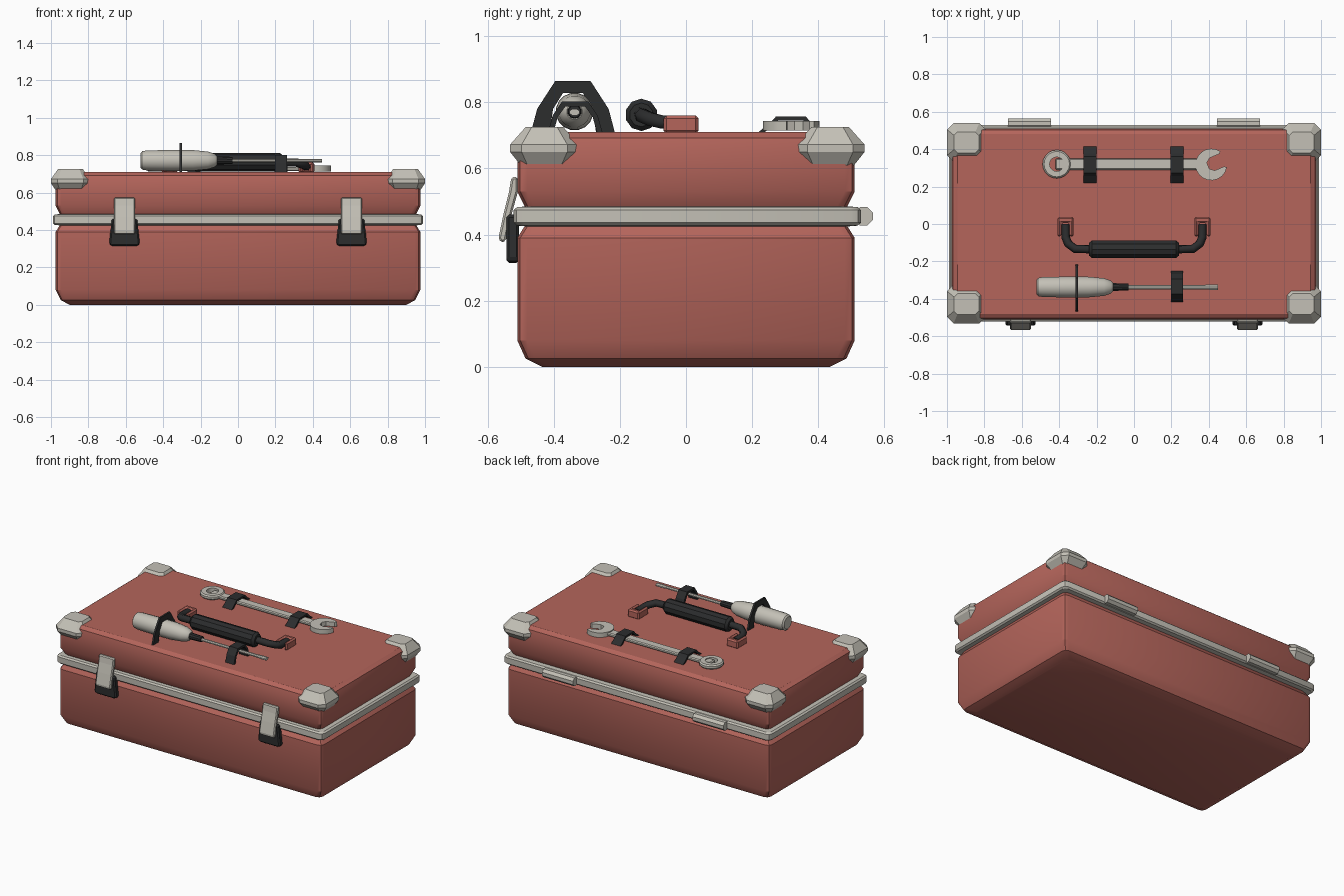
import bpy, bmesh
from math import cos, sin, pi, radians

cube = bpy.data.objects.get("Cube")
if cube:
    bpy.data.objects.remove(cube, do_unlink=True)


def material(name, rgb):
    m = bpy.data.materials.new(name)
    m.use_nodes = True
    m.diffuse_color = (*rgb, 1)
    m.node_tree.nodes["Principled BSDF"].inputs["Base Color"].default_value = (*rgb, 1)
    return m


RED = material("brick red", (0.46, 0.13, 0.105))
METAL = material("warm grey metal", (0.55, 0.53, 0.47))
BLACK = material("black rubber", (0.025, 0.026, 0.027))


def skin(name, rings, mat, closed=False, angle=30, bevel=0):
    """Join rings of points with quads, capping the ends unless closed."""
    bm = bmesh.new()
    rows = [[bm.verts.new(p) for p in ring] for ring in rings]
    n = len(rows[0])
    for a, b in zip(rows, rows[1:] + (rows[:1] if closed else [])):
        for i in range(n):
            bm.faces.new((a[i], a[(i + 1) % n], b[(i + 1) % n], b[i]))
    if not closed:
        bm.faces.new(rows[0])
        bm.faces.new(rows[-1])
    bmesh.ops.recalc_face_normals(bm, faces=bm.faces)
    mesh = bpy.data.meshes.new(name)
    bm.to_mesh(mesh)
    bm.free()
    mesh.materials.append(mat)
    ob = bpy.data.objects.new(name, mesh)
    bpy.context.collection.objects.link(ob)
    bpy.ops.object.select_all(action='DESELECT')
    ob.select_set(True)
    bpy.context.view_layer.objects.active = ob
    if bevel:
        mod = ob.modifiers.new("bevel", 'BEVEL')
        mod.width, mod.segments = bevel, 1
        bpy.ops.object.modifier_apply(modifier="bevel")
    if angle:
        bpy.ops.object.shade_smooth_by_angle(angle=radians(angle))
    return ob


def rounded(cx, cy, hx, hy, r, z, seg=2):
    """Rectangle ring with rounded corners."""
    pts = []
    for k, (sx, sy) in enumerate([(1, 1), (-1, 1), (-1, -1), (1, -1)]):
        for i in range(seg + 1):
            a = (k + i / seg) * pi / 2
            pts.append((cx + sx * (hx - r) + r * cos(a), cy + sy * (hy - r) + r * sin(a), z))
    return pts


def loft(name, levels, mat, cx=0, cy=0, seg=2, angle=30):
    return skin(name, [rounded(cx, cy, hx, hy, r, z, seg) for hx, hy, r, z in levels], mat, angle=angle)


def lathe_x(name, profile, y, z, mat, n=12, flat=1):
    rings = [[(x, y + r * cos(2 * pi * (i + .5) / n), z + flat * r * sin(2 * pi * (i + .5) / n))
              for i in range(n)] for x, r in profile]
    return skin(name, rings, mat)


def prism_x(name, yz, x0, x1, mat, bevel=0):
    return skin(name, [[(x, y, z) for y, z in yz] for x in (x0, x1)], mat, angle=0, bevel=bevel)


def prism_z(name, xy, z0, z1, mat, bevel=0, angle=30):
    return skin(name, [[(x, y, z) for x, y in xy] for z in (z0, z1)], mat, angle=angle, bevel=bevel)


# Case body, rim band and lid
loft("case_base", [(.90, .435, .03, 0), (.948, .485, .03, .025), (.975, .51, .03, .08),
                   (.975, .51, .03, .39), (.95, .485, .03, .43)], RED)
loft("rim_band", [(.955, .49, .02, .425), (.98, .515, .025, .427), (.99, .525, .03, .436),
                  (.99, .525, .03, .474), (.98, .515, .025, .483), (.955, .49, .02, .485)],
     METAL, cy=.004)
loft("lid", [(.95, .485, .03, .48), (.975, .51, .03, .53), (.975, .51, .03, .655),
             (.968, .503, .03, .692), (.945, .48, .03, .71)], RED)

# Corner guards
for sx, xs in ((1, "left"), (-1, "right")):
    for sy, ys in ((1, "back"), (-1, "front")):
        loft(f"corner_guard_{ys}_{xs}",
             [(.075, .07, .02, .607), (.104, .104, .035, .65), (.104, .104, .035, .672),
              (.066, .056, .018, .726)], METAL, cx=sx * .896, cy=sy * .432 + .004,
             seg=1, angle=0)

# Latches and hinges
for s, side in ((1, "left"), (-1, "right")):
    x = s * .607
    plate = [(-.082, .325), (-.07, .314), (.07, .314), (.082, .325), (.068, .46), (-.068, .46)]
    skin(f"latch_base_{side}", [[(x + a, y, z) for a, z in plate] for y in (-.505, -.543)],
         BLACK, angle=0, bevel=.008)
    prism_x(f"latch_lever_{side}",
            [(-.508, .574), (-.528, .574), (-.535, .53), (-.55, .47), (-.567, .39), (-.56, .376),
             (-.545, .38), (-.525, .47), (-.508, .53)], x - .056, x + .056, METAL, bevel=.006)
    xc = s * .558
    lathe_x(f"hinge_{side}", [(xc - .115, .03), (xc + .115, .03)], .537, .455, METAL, n=8)

# Carry handle
lathe_x("handle_grip", [(-.24, .036), (-.225, .049), (.225, .049), (.24, .036)], -.135, .762, BLACK, n=10)
for s, side in ((1, "left"), (-1, "right")):
    x = s * .366
    u_shape = [(-.043, .038), (-.043, -.068), (-.022, -.068), (-.022, .005),
               (.022, .005), (.022, -.068), (.043, -.068), (.043, .038)]
    prism_z(f"handle_bracket_{side}", [(x + a, b) for a, b in u_shape], .705, .76, RED,
            bevel=.009, angle=0)
    cu = bpy.data.curves.new(f"handle_arm_{side}", 'CURVE')
    cu.dimensions = '3D'
    cu.bevel_depth, cu.bevel_resolution, cu.use_fill_caps = .023, 1, True
    path = [(.366, 0, .737), (.366, -.07, .74), (.352, -.105, .748), (.315, -.133, .76), (.23, -.135, .762)]
    sp = cu.splines.new('POLY')
    sp.points.add(len(path) - 1)
    for p, (a, b, c) in zip(sp.points, path):
        p.co = (s * a, b, c, 1)
    cu.materials.append(BLACK)
    arm = bpy.data.objects.new(cu.name, cu)
    bpy.context.collection.objects.link(arm)

# Wrench: ring end, shaft and open jaw
WY = .32
section = [(.038, .714), (.068, .714), (.076, .722), (.076, .736), (.068, .744), (.038, .744)]
skin("wrench_ring", [[(-.413 + r * cos(a), WY + r * sin(a), z) for r, z in section]
                     for a in (2 * pi * i / 20 for i in range(20))], METAL, closed=True)
prism_z("wrench_shaft", [(-.42, WY - .03), (.36, WY - .03), (.36, WY + .03), (-.42, WY + .03)],
        .716, .738, METAL, bevel=.006)
turn = radians(22)
jaw = [(.085 * cos(a), .085 * sin(a)) for a in (radians(32 + 296 * i / 16) for i in range(17))]
jaw += [(.06, -.036), (.005, -.036), (-.018, -.018), (-.018, .018), (.005, .036), (.06, .036)]
prism_z("wrench_jaw", [(.413 + a * cos(turn) - b * sin(turn), WY - .002 + a * sin(turn) + b * cos(turn))
                       for a, b in jaw], .714, .744, METAL)

# Screwdriver
SY, SZ = -.337, .772
lathe_x("screwdriver_handle", [(-.52, .04), (-.512, .05), (-.49, .054), (-.36, .057), (-.24, .056),
                               (-.16, .048), (-.125, .036), (-.113, .024)], SY, SZ, METAL, n=16)
lathe_x("screwdriver_collar", [(-.115, .022), (-.03, .019)], SY, SZ, BLACK, n=10)
lathe_x("screwdriver_shaft", [(-.04, .013), (.38, .013), (.405, .016), (.45, .016)], SY, SZ - .002,
        METAL, n=8, flat=.7)


# Tool straps: arches given as half profiles, outer then inner
def strap(name, outer, inner, yc, x0, x1):
    def arch(half):
        return [(yc - y, z) for y, z in half] + [(yc + y, z) for y, z in reversed(half)]
    prism_x(name, arch(outer) + arch(inner)[::-1], x0, x1, BLACK)


for side, x in (("right", -.235), ("left", .23)):
    strap(f"wrench_strap_{side}", [(.1, .708), (.06, .74), (.045, .757)],
          [(.082, .708), (.05, .73), (.038, .745)], .317, x - .034, x + .034)
strap("screwdriver_handle_strap", [(.127, .708), (.108, .78), (.053, .865)],
      [(.07, .708), (.06, .78), (.03, .828)], -.342, -.312, -.3)
strap("screwdriver_shaft_strap", [(.083, .708), (.068, .76), (.04, .802)],
      [(.066, .708), (.053, .755), (.03, .787)], -.335, .198, .262)
